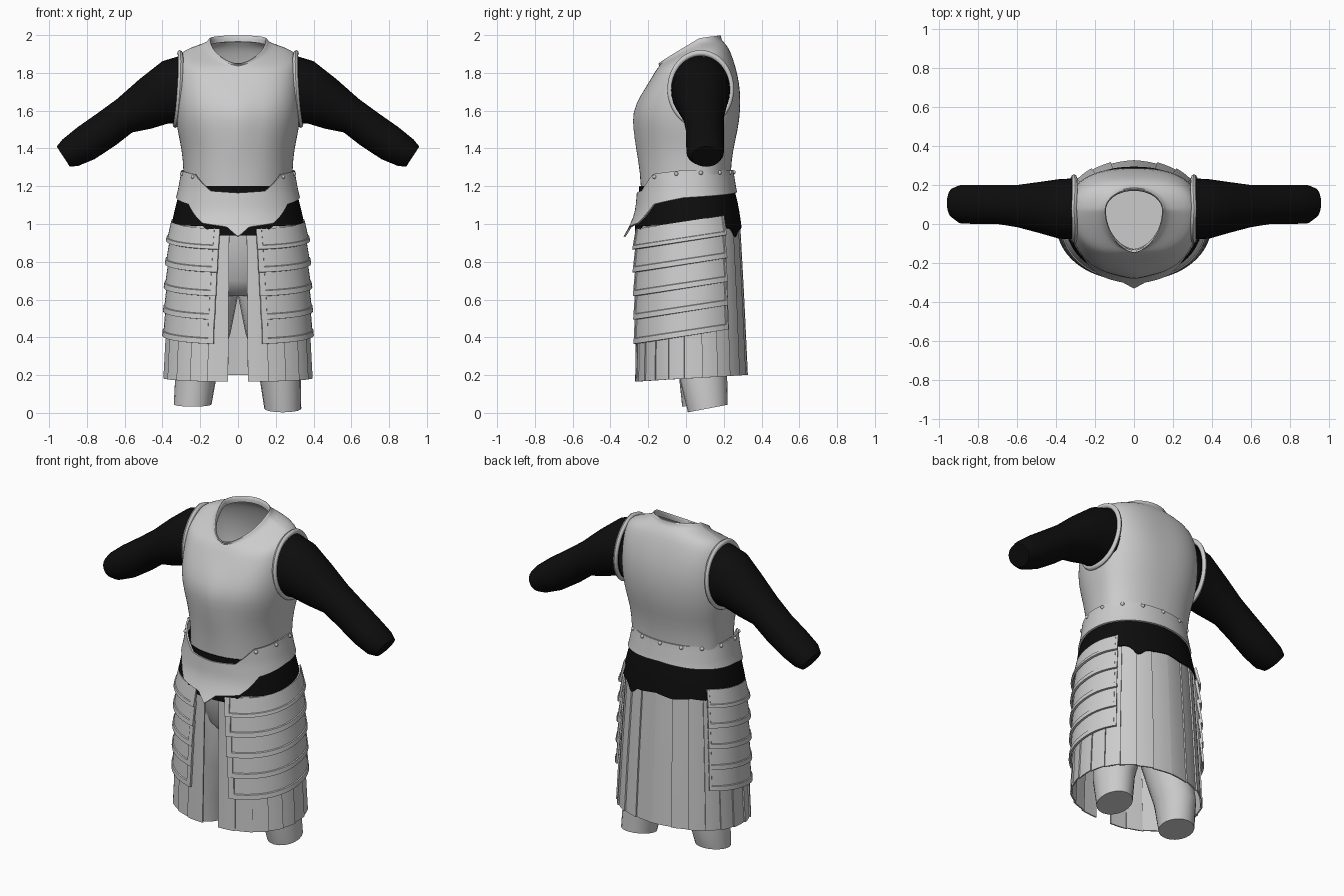
import bpy, bmesh, math
from mathutils import Vector

if "Cube" in bpy.data.objects:
    bpy.data.objects.remove(bpy.data.objects["Cube"])


def material(name, value):
    m = bpy.data.materials.new(name)
    m.use_nodes = True
    colour = (value, value, value, 1)
    m.diffuse_color = colour
    m.node_tree.nodes["Principled BSDF"].inputs["Base Color"].default_value = colour
    return m


STEEL = material("pale steel grey", 0.6)
CLOTH = material("black cloth", 0.004)


def lookup(table, key):
    """Linear interpolation in rows of (key, value, ...)."""
    if key <= table[0][0]:
        return table[0][1:]
    for lo, hi in zip(table, table[1:]):
        if key <= hi[0]:
            f = (key - lo[0]) / (hi[0] - lo[0])
            return [p + (q - p) * f for p, q in zip(lo[1:], hi[1:])]
    return table[-1][1:]


def spow(v, p):
    return math.copysign(abs(v) ** p, v)


def loft(name, rows, mat, closed=True, caps=(), thick=0, subdiv=0, sharp=35, recalc=False):
    """Skin a grid of points, rows running from bottom to top."""
    bm = bmesh.new()
    grid = [[bm.verts.new(p) for p in row] for row in rows]
    n = len(grid[0])
    for low, high in zip(grid, grid[1:]):
        for i in range(n if closed else n - 1):
            j = (i + 1) % n
            bm.faces.new((low[i], low[j], high[j], high[i]))
    for c in caps:
        bm.faces.new(grid[c] if c else grid[c][::-1])
    if recalc:
        bmesh.ops.recalc_face_normals(bm, faces=bm.faces)
    mesh = bpy.data.meshes.new(name)
    bm.to_mesh(mesh)
    bm.free()
    ob = bpy.data.objects.new(name, mesh)
    bpy.context.collection.objects.link(ob)
    mesh.materials.append(mat)
    bpy.ops.object.select_all(action="DESELECT")
    ob.select_set(True)
    bpy.context.view_layer.objects.active = ob
    if subdiv:
        ob.modifiers.new("smooth", "SUBSURF").levels = subdiv
    if thick:
        s = ob.modifiers.new("thickness", "SOLIDIFY")
        s.thickness, s.offset = thick, -1
    for m in list(ob.modifiers):
        bpy.ops.object.modifier_apply(modifier=m.name)
    bpy.ops.object.shade_smooth_by_angle(angle=math.radians(sharp))
    return ob


def span(start, end, count):
    return [start + (end - start) * i / (count - 1) for i in range(count)]


# Hip outline by height: z, half width, front y, back y
HIPS = [(.17, .393, -.275, .325), (.6, .37, -.268, .305), (1, .342, -.26, .283),
        (1.1, .322, -.25, .27), (1.18, .302, -.243, .252), (1.28, .284, -.245, .235)]


def hip(a, z, off=0):
    """Point on the hip outline; angle a in degrees, zero at the front."""
    hw, yf, yb = lookup(HIPS, z)
    s, c = math.sin(math.radians(a)), math.cos(math.radians(a))
    depth = (.02 - yf if c > 0 else yb - .02) + off
    return Vector(((hw + off) * spow(s, .92), .02 - depth * spow(c, .92), z))


CIRCLE = [i * 5 for i in range(72)]


def around(a):
    return a if a <= 180 else 360 - a


# Breastplate: half width, front y, back y, front z, side z, back z, roundness, ridge
RINGS = [(.288, -.235, .235, 1.12, 1.12, 1.12, 2.2, 0), (.287, -.243, .235, 1.28, 1.28, 1.28, 2.2, 0),
         (.298, -.258, .25, 1.4, 1.4, 1.4, 2.2, .008), (.322, -.268, .275, 1.5, 1.5, 1.5, 2.3, .012),
         (.334, -.273, .288, 1.59, 1.6, 1.6, 2.4, .014), (.332, -.235, .288, 1.68, 1.7, 1.7, 2.6, .008),
         (.327, -.19, .272, 1.76, 1.8, 1.8, 2.7, 0), (.318, -.165, .247, 1.805, 1.88, 1.88, 2.6, 0),
         (.297, -.15, .225, 1.825, 1.912, 1.935, 2.4, 0), (.22, -.14, .198, 1.84, 1.94, 1.965, 2.1, 0),
         (.16, -.128, .185, 1.85, 1.96, 1.98, 2, .01), (.155, -.136, .188, 1.865, 1.985, 2, 2, .016),
         (.142, -.122, .172, 1.865, 1.985, 2, 2, .016), (.145, -.118, .17, 1.835, 1.945, 1.965, 2, .01)]


def torso_point(ring, a):
    hw, yf, yb, zf, zs, zb, n, ridge = ring
    s, c = math.sin(math.radians(a)), math.cos(math.radians(a))
    e = 2 / n
    x, k = hw * spow(s, e), abs(c) ** e
    y = .07 - k * (.07 - yf) if c > 0 else .07 + k * (yb - .07)
    z = zs + ((zf if c > 0 else zb) - zs) * k
    if c > 0:
        peak = ridge * max(0, 1 - abs(x) / .1)
        y -= peak
        z -= peak if zs > 1.95 else 0
    return (x, y, z)


loft("breastplate", [[torso_point(r, a) for a in CIRCLE] for r in RINGS], STEEL, thick=.01, subdiv=1, sharp=50)

# Flared waist plate with a pointed, scalloped lower edge
LOWER = [(0, .935), (8, .985), (30, 1.005), (38, 1.04), (50, 1.105), (85, 1.14), (180, 1.17)]
UPPER = [(0, 1.165), (25, 1.175), (38, 1.225), (48, 1.265), (85, 1.285), (180, 1.285)]


def waist_point(a, f):
    lo, hi = lookup(LOWER, around(a))[0], lookup(UPPER, around(a))[0]
    z = lo + (hi - lo) * f
    p = hip(a, z, .016)
    if around(a) < 60 and z < 1.1:
        p.y -= .05 * ((1.1 - z) / .16) ** 2
    return p


FINE = [i * 2.5 for i in range(144)]
loft("waist_plate", [[waist_point(a, f) for a in FINE] for f in span(0, 1, 8)], STEEL, thick=.01, sharp=40)

# Rivets around the waist plate
for i, a in enumerate((50, 77, 103, 131, 156, 180, 204, 229, 257, 283, 310)):
    bpy.ops.mesh.primitive_uv_sphere_add(segments=12, ring_count=8, radius=.011, location=waist_point(a, .9))
    rivet = bpy.context.object
    rivet.name = f"rivet_{i + 1}"
    rivet.data.materials.append(STEEL)
    bpy.ops.object.shade_smooth()

# Black shirt hem with an uneven lower edge
HEM = [(0, .94), (20, .94), (30, .99), (118, 1.0), (130, .975), (145, .985), (165, .97), (180, .985)]


def hem_point(a, f):
    lo = lookup(HEM, around(a))[0] - .05 * math.exp(-((a - 150) / 7) ** 2)
    return hip(a, lo + (1.2 - lo) * f, .004 + .006 * (1 - f))


loft("shirt_hem", [[hem_point(a, f) for a in FINE] for f in span(0, 1, 6)], CLOTH, thick=.006)

# Sleeves: upper x, upper z, lower x, lower z, front y, back y
ARM = [(.29, 1.895, .29, 1.53, -.08, .235), (.4, 1.862, .37, 1.532, -.075, .23),
       (.52, 1.768, .46, 1.505, -.045, .215), (.64, 1.662, .56, 1.485, -.016, .2),
       (.75, 1.582, .65, 1.415, 0, .2), (.85, 1.512, .76, 1.343, 0, .2),
       (.93, 1.447, .845, 1.308, .003, .2), (.96, 1.41, .89, 1.303, .03, .185)]


def sleeve_ring(s, side, count=32):
    top, low = Vector((s[0], 0, s[1])), Vector((s[2], 0, s[3]))
    mid = (top + low) / 2 + Vector((0, (s[4] + s[5]) / 2, 0))
    pts = []
    for i in range(count):
        t = math.tau * i / count
        p = mid + (top - low) / 2 * math.cos(t) + Vector((0, (s[5] - s[4]) / 2 * math.sin(t), 0))
        pts.append((p.x * side, p.y, p.z))
    return pts


def armhole_rim(side, steps=48, minor=.014):
    rows = []
    for j in range(9):
        u = math.tau * j / 8
        row = []
        for i in range(steps):
            t = math.tau * i / steps
            grow = 1 + minor / .17 * math.cos(u)
            x = .32 - .012 * math.cos(t) + minor * math.sin(u) - .012 * abs(math.sin(t))
            row.append((side * x, .078 + .163 * grow * math.sin(t), 1.715 + .19 * grow * math.cos(t)))
        rows.append(row)
    return rows


for side, word in ((1, "left"), (-1, "right")):
    loft(word + "_sleeve", [sleeve_ring(s, side) for s in ARM], CLOTH, caps=(-1,), sharp=50, recalc=True)
    loft(word + "_armhole_rim", armhole_rim(side), STEEL, sharp=60, recalc=True)

# Long skirt of overlapping upright strips, open at the front
STRIPS = 22
columns = []
for i in range(STRIPS):
    for f in (0, .33, .66, .999):
        a = 6.5 + 347 * (i + f) / STRIPS
        edge = f if a < 180 else 1 - f
        columns.append((a, .008 * edge - .004))


def skirt_point(a, off, f):
    lo = .183 - .018 * math.cos(math.radians(a))
    return hip(a, lo + (1 - lo) * f, off)


loft("skirt", [[skirt_point(a, o, f) for a, o in columns] for f in span(0, 1, 6)],
     STEEL, closed=False, thick=.008, sharp=25)

# Five curved thigh plates per side, each with a raised border
BOTTOMS = (.87, .748, .622, .497, .368)
for side, word in ((1, "left"), (-1, "right")):
    for k, bottom in enumerate(BOTTOMS):
        top = BOTTOMS[k - 1] + .025 if k else .975
        start = 14 + .8 * k
        angles = [start, start + 4.5, start + 4.9] + span(start + 9, 123, 20) + [126.2, 126.6, 129]
        if side < 0:
            angles = [-a for a in reversed(angles)]
        rows = []
        for f in (0, .18, .2, .6, 1):
            row = []
            for a in angles:
                border = f < .19 or not start + 4.7 < abs(a) < 126.4
                off = .009 + (.017 - .003 * k) * (1 - f) + (.005 if border else 0)
                z = bottom + (top - bottom) * f
                p = hip(a, z, off)
                p.z += .07 * (p.y + .26) / .46
                row.append(p)
            rows.append(row)
        loft(f"{word}_thigh_plate_{k + 1}", rows, STEEL, closed=False, thick=.012, sharp=28)


# Trousers: seat and two legs ending in slanted cuffs
def oval(x, y, z, rx, ry, slant=0, count=20):
    ring = [math.tau * i / count for i in range(count)]
    return [(x + rx * math.cos(t), y + ry * math.sin(t), z + slant * math.sin(t)) for t in ring]


seat = [(.62, .12, .1), (.7, .24, .15), (.85, .29, .19), (1, .3, .21), (1.15, .27, .2)]
loft("trouser_seat", [oval(0, .03, z, rx, ry) for z, rx, ry in seat], STEEL, caps=(0, -1), sharp=60)
LEGS = {"left": (1, (.237, .115, .023, .098, .105, .02)), "right": (-1, (.24, .08, .045, .1, .1, .012))}
for word, (side, cuff) in LEGS.items():
    path = [cuff, (.222, .09, .2, .11, .128), (.17, .075, .42, .13, .145),
            (.14, .05, .62, .14, .15), (.14, .04, .8, .13, .15)]
    loft(word + "_trouser_leg", [oval(side * p[0], *p[1:]) for p in path], STEEL, caps=(0, -1), sharp=50)
